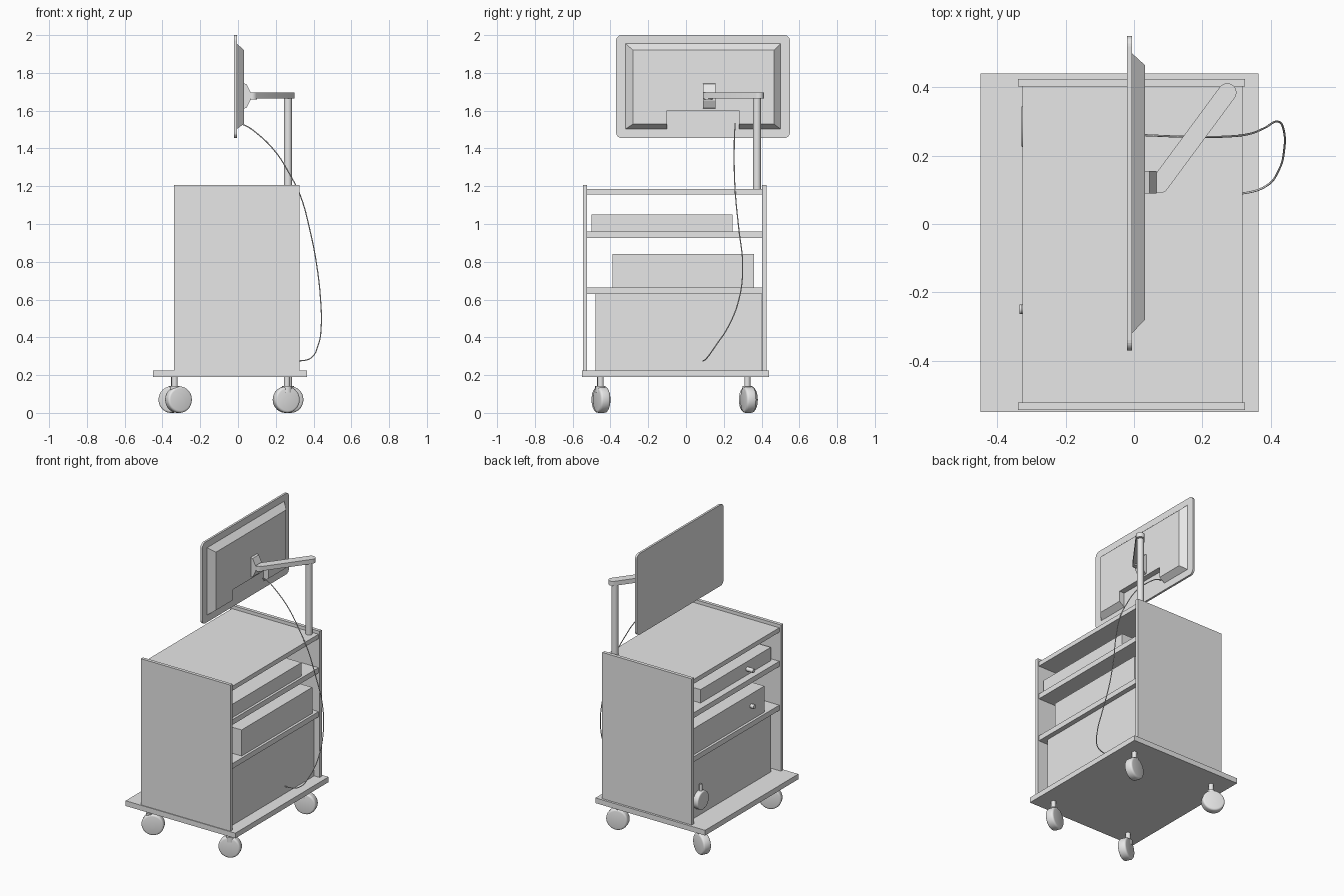
import bpy, bmesh, math
from mathutils import Matrix, Vector

old = bpy.data.objects.get("Cube")
if old:
    bpy.data.objects.remove(old, do_unlink=True)

GREY = (0.8, 0.8, 0.8, 1)
grey = bpy.data.materials.new("light_grey")
grey.use_nodes = True
grey.diffuse_color = GREY
grey.node_tree.nodes["Principled BSDF"].inputs["Base Color"].default_value = GREY


def finish(name, bm, smooth=False):
    bmesh.ops.recalc_face_normals(bm, faces=bm.faces)
    mesh = bpy.data.meshes.new(name)
    bm.to_mesh(mesh)
    bm.free()
    obj = bpy.data.objects.new(name, mesh)
    bpy.context.collection.objects.link(obj)
    mesh.materials.append(grey)
    if smooth:
        bpy.ops.object.select_all(action="DESELECT")
        obj.select_set(True)
        bpy.context.view_layer.objects.active = obj
        bpy.ops.object.shade_smooth_by_angle(angle=math.radians(35))
    return obj


def box(name, x, y, z):
    bm = bmesh.new()
    bmesh.ops.create_cube(bm, size=1)
    for v in bm.verts:
        v.co = Vector([(a + b) / 2 + c * (b - a) for c, (a, b) in zip(v.co, (x, y, z))])
    return finish(name, bm)


def cylinder(name, centre, axis, radius, length, sides=24, round_edge=0):
    bm = bmesh.new()
    turn = Vector(axis).to_track_quat("Z", "Y").to_matrix().to_4x4()
    bmesh.ops.create_cone(bm, cap_ends=True, segments=sides, radius1=radius, radius2=radius,
                          depth=length, matrix=Matrix.Translation(centre) @ turn)
    if round_edge:
        rims = [e for e in bm.edges if any(len(f.verts) > 4 for f in e.link_faces)]
        bmesh.ops.bevel(bm, geom=rims, offset=round_edge, segments=3, profile=0.5, affect="EDGES")
    return finish(name, bm, True)


def loft(name, lower, upper, smooth=False):
    """Solid between two matching outlines."""
    bm = bmesh.new()
    a = [bm.verts.new(p) for p in lower]
    b = [bm.verts.new(p) for p in upper]
    bm.faces.new(a)
    bm.faces.new(b)
    for i in range(len(a)):
        j = (i + 1) % len(a)
        bm.faces.new((a[i], a[j], b[j], b[i]))
    return finish(name, bm, smooth)


# Cabinet: base, side panels and shelves
box("base_plate", (-.45, .365), (-.55, .44), (.19, .225))
box("front_panel", (-.34, .325), (-.545, -.523), (.225, 1.207))
box("back_panel", (-.34, .325), (.402, .425), (.225, 1.207))
for name, low, high in (("top_shelf", 1.155, 1.185), ("upper_shelf", .925, .96),
                        ("lower_shelf", .63, .665)):
    box(name, (-.327, .317), (-.523, .402), (low, high))

# Equipment on the shelves
box("upper_unit", (-.28, .30), (-.5, .245), (.96, 1.05))
box("middle_unit", (-.31, .30), (-.39, .36), (.665, .84))
box("bottom_unit", (-.295, .285), (-.48, .40), (.225, .63))
cylinder("upper_knob", (-.3, -.25, 1.0), (1, 0, 0), .014, .06, 16)
cylinder("middle_knob", (-.32, -.25, .76), (1, 0, 0), .014, .03, 16)
cylinder("round_port", (-.31, .285, .335), (1, 0, 0), .062, .04, 24, .008)
cylinder("port_lever", (-.31, .285, .41), (0, 0, 1), .01, .06, 12)

# Casters, each swivelled differently
for name, stem_x, wheel_x, y, angle in (
        ("front_right_caster", -.335, -.315, -.45, -25), ("back_right_caster", -.34, -.35, .33, 25),
        ("front_left_caster", .26, .255, -.447, -20), ("back_left_caster", .27, .275, .33, -16)):
    a = math.radians(angle)
    axle = (math.sin(a), math.cos(a), 0)
    cylinder(name + "_wheel", (wheel_x, y, .07), axle, .07, .054, 28, .012)
    cylinder(name + "_stem", (stem_x, y - .005, .15), (0, 0, 1), .016, .08, 16)
    cylinder(name + "_collar", (stem_x, y - .005, .125), (0, 0, 1), .026, .035, 16)

# Monitor: rounded screen plate
corner = .03
screen = []
for k, (y, z) in enumerate(((.55, 2), (-.37, 2), (-.37, 1.455), (.55, 1.455))):
    cy = y - corner if y > 0 else y + corner
    cz = z - corner if z > 1.7 else z + corner
    for s in range(7):
        t = math.radians(90 * k + 15 * s)
        screen.append((cy + corner * math.cos(t), cz + corner * math.sin(t)))
loft("screen_plate", [(-.02, y, z) for y, z in screen], [(-.006, y, z) for y, z in screen])


# Tapered rear housing with a notch in its lower edge
def housing(x, y0, y1, z0, z1):
    outline = ((y0, z0), (-.10, z0), (-.10, 1.6), (.28, 1.6), (.28, z0), (y1, z0), (y1, z1), (y0, z1))
    return [(x, y, z) for y, z in outline]


loft("monitor_housing", housing(-.006, -.32, .5, 1.503, 1.955), housing(.032, -.28, .465, 1.53, 1.92))

# Monitor mount, pivot, arm and post
mount = ((.03, 1.61), (.045, 1.615), (.066, 1.655), (.066, 1.7), (.045, 1.74), (.03, 1.745))
loft("monitor_mount", [(x, .09, z) for x, z in mount], [(x, .155, z) for x, z in mount])
cylinder("arm_pivot", (.078, .118, 1.678), (0, 0, 1), .022, .036)
ends = Vector((.075, .117)), Vector((.273, .385))
heading = math.atan2(*(ends[1] - ends[0]).yx)
arm = []
for end, start in ((ends[0], heading + math.pi / 2), (ends[1], heading - math.pi / 2)):
    for s in range(11):
        t = start + math.pi * s / 10
        arm.append((end.x + .027 * math.cos(t), end.y + .027 * math.sin(t)))
loft("monitor_arm", [(x, y, 1.665) for x, y in arm], [(x, y, 1.695) for x, y in arm], True)
cylinder("arm_post", (.265, .376, 1.427), (0, 0, 1), .021, .484)

# Hanging cable from the monitor to the bottom unit
path = ((0, .26, 1.53), (.03, .26, 1.525), (.1, .257, 1.48), (.2, .255, 1.38), (.27, .256, 1.27),
        (.33, .262, 1.15), (.38, .28, .97), (.417, .3, .78), (.437, .28, .6),
        (.44, .22, .45), (.425, .16, .36), (.385, .11, .29), (.32, .09, .275), (.28, .09, .275))
curve = bpy.data.curves.new("cable", "CURVE")
curve.dimensions = "3D"
curve.bevel_depth = .003
curve.bevel_resolution = 2
curve.resolution_u = 6
spline = curve.splines.new("BEZIER")
spline.bezier_points.add(len(path) - 1)
for point, co in zip(spline.bezier_points, path):
    point.co = co
    point.handle_left_type = point.handle_right_type = "AUTO"
curve.materials.append(grey)
bpy.context.collection.objects.link(bpy.data.objects.new("cable", curve))
